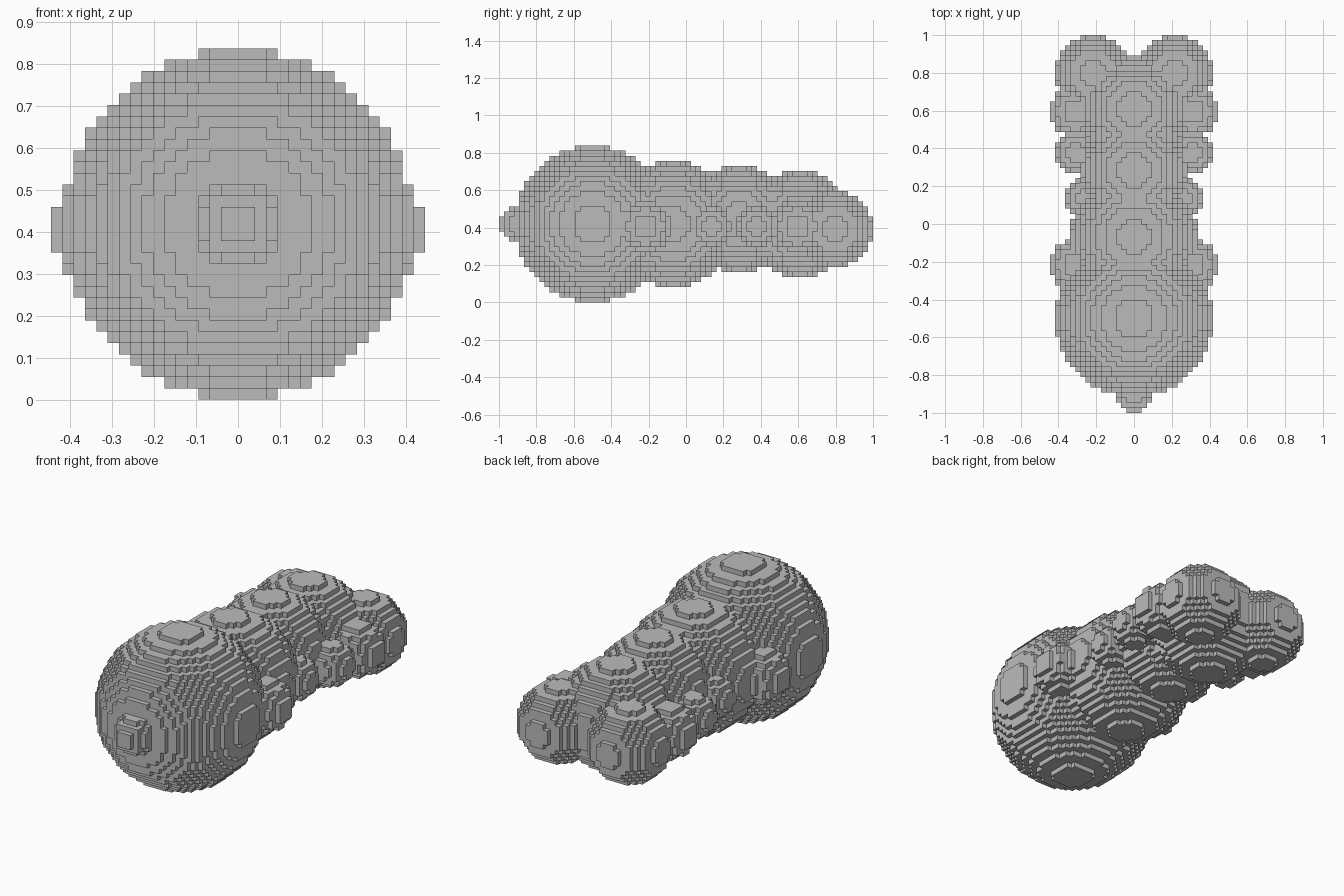
import bpy, bmesh
from mathutils import Vector

if "Cube" in bpy.data.objects:
    bpy.data.objects.remove(bpy.data.objects["Cube"], do_unlink=True)

CELL = 2 / 74            # edge of one block
MID_Y = 37               # blocks from the front end to the middle

grey = bpy.data.materials.new("plain_grey")
grey.use_nodes = True
COLOUR = (0.5, 0.5, 0.5, 1)
grey.diffuse_color = COLOUR
grey.node_tree.nodes["Principled BSDF"].inputs["Base Color"].default_value = COLOUR

# Ball parts in block units: name, centre (x, y, z), radius
balls = [
    ("head", (0, 18, 15), 15.5),
    ("nose", (0, 3, 15), 3.5),
    ("chest", (0, 34, 15), 12.5),
    ("belly", (0, 47, 16), 10.5),
    ("rump", (0, 59, 15), 10.5),
]
paired = [
    ("arm", (11.5, 28.5, 14.5), 5),
    ("flank", (9.5, 41.5, 14.5), 4),
    ("thigh", (11.5, 50.5, 14.5), 4),
    ("hip", (11.5, 58.5, 14.5), 5),
    ("foot", (8, 66, 14), 7.5),
]
for name, (x, y, z), r in paired:
    balls.append(("left_" + name, (x, y, z), r))
    balls.append(("right_" + name, (-x, y, z), r))


def ball_cells(centre, r):
    """All blocks whose middle lies inside the ball."""
    c = Vector(centre)
    spans = [range(int(a - r) - 1, int(a + r) + 2) for a in centre]
    return {(x, y, z) for x in spans[0] for y in spans[1] for z in spans[2]
            if (Vector((x, y, z)) - c).length_squared <= r * r}


# Each block belongs to the first part that claims it
filled = set()
parts = []
for name, centre, r in balls:
    cells = ball_cells(centre, r) - filled
    filled |= cells
    parts.append((name, cells))


def block_shell(name, cells):
    """Mesh of the block sides that are open to the air."""
    bm = bmesh.new()
    verts = {}

    def vert(p):
        if p not in verts:
            x, y, z = p
            verts[p] = bm.verts.new(((x - 0.5) * CELL, (y - MID_Y) * CELL, z * CELL))
        return verts[p]

    for cell in sorted(cells):
        for axis in range(3):
            u, v = (axis + 1) % 3, (axis + 2) % 3
            for side in (0, 1):
                beyond = list(cell)
                beyond[axis] += 2 * side - 1
                if tuple(beyond) in filled:
                    continue
                ring = []
                for du, dv in ((0, 0), (1, 0), (1, 1), (0, 1)):
                    p = list(cell)
                    p[axis] += side
                    p[u] += du
                    p[v] += dv
                    ring.append(vert(tuple(p)))
                bm.faces.new(ring if side else ring[::-1])
    mesh = bpy.data.meshes.new(name)
    bm.to_mesh(mesh)
    bm.free()
    mesh.materials.append(grey)
    bpy.context.collection.objects.link(bpy.data.objects.new(name, mesh))


for name, cells in parts:
    block_shell(name, cells)
